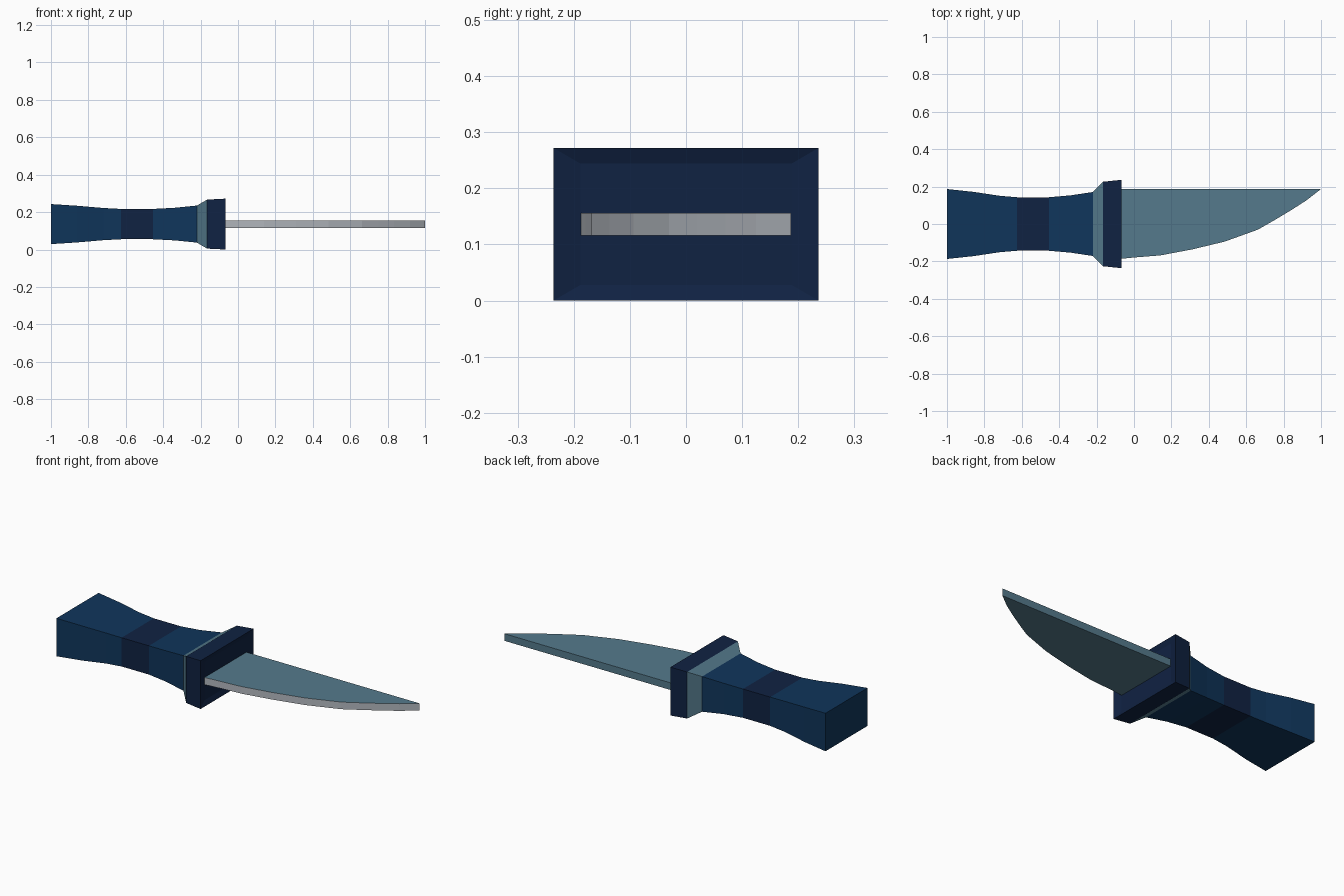
import bpy, bmesh

if "Cube" in bpy.data.objects:
    bpy.data.objects.remove(bpy.data.objects["Cube"])

ZC = 0.136  # height of the knife's long axis


def material(name, rgb):
    m = bpy.data.materials.new(name)
    m.diffuse_color = (*rgb, 1)
    m.use_nodes = True
    m.node_tree.nodes["Principled BSDF"].inputs["Base Color"].default_value = m.diffuse_color
    return m


BLUE = material("handle_blue", (0.005, 0.036, 0.105))
NAVY = material("dark_navy", (0.005, 0.016, 0.055))
TEAL = material("steel_teal", (0.09, 0.195, 0.262))
EDGE = material("edge_grey", (0.45, 0.48, 0.52))


def finish(name, bm, mats):
    bmesh.ops.recalc_face_normals(bm, faces=bm.faces)
    me = bpy.data.meshes.new(name)
    bm.to_mesh(me)
    bm.free()
    for m in mats:
        me.materials.append(m)
    ob = bpy.data.objects.new(name, me)
    bpy.context.collection.objects.link(ob)
    return ob


def rect_loft(name, sections, bands, mats):
    """Loft rectangles (x, half_y, half_z) along x; bands = material slot per span."""
    bm = bmesh.new()
    rings = [[bm.verts.new((x, sy * hy, ZC + sz * hz))
              for sy, sz in ((-1, -1), (1, -1), (1, 1), (-1, 1))]
             for x, hy, hz in sections]
    for a, b, slot in zip(rings, rings[1:], bands):
        for i in range(4):
            j = (i + 1) % 4
            bm.faces.new((a[i], a[j], b[j], b[i])).material_index = slot
    bm.faces.new(rings[0]).material_index = bands[0]
    bm.faces.new(rings[-1]).material_index = bands[-1]
    return finish(name, bm, mats)


# Waisted handle with a dark central band
rect_loft("handle",
          [(-1.0, 0.187, 0.107), (-0.86, 0.172, 0.098), (-0.72, 0.151, 0.086),
           (-0.625, 0.143, 0.081), (-0.455, 0.143, 0.081),
           (-0.34, 0.153, 0.087), (-0.22, 0.171, 0.099)],
          [0, 0, 0, 1, 0, 0], [BLUE, NAVY])

# Guard with sloped collar and shallow recessed front
rect_loft("guard",
          [(-0.22, 0.171, 0.099), (-0.165, 0.226, 0.131),
           (-0.068, 0.236, 0.136), (-0.078, 0.188, 0.108)],
          [0, 1, 1], [TEAL, NAVY])

# Blade: straight spine, curved cutting edge
edge = [(-0.08, -0.187), (0.0, -0.179), (0.14, -0.168), (0.31, -0.136), (0.485, -0.094),
        (0.663, -0.03), (0.75, 0.02), (0.834, 0.07), (0.92, 0.125), (1.0, 0.187)]
outline = edge + [(-0.08, 0.187)]
bm = bmesh.new()
low, top = ([bm.verts.new((x, y, ZC + dz)) for x, y in outline] for dz in (-0.02, 0.02))
bm.faces.new(low)
bm.faces.new(top)
for i in range(len(outline)):
    j = (i + 1) % len(outline)
    f = bm.faces.new((low[i], low[j], top[j], top[i]))
    f.material_index = 1 if i < len(edge) - 1 else 0
finish("blade", bm, [TEAL, EDGE])
